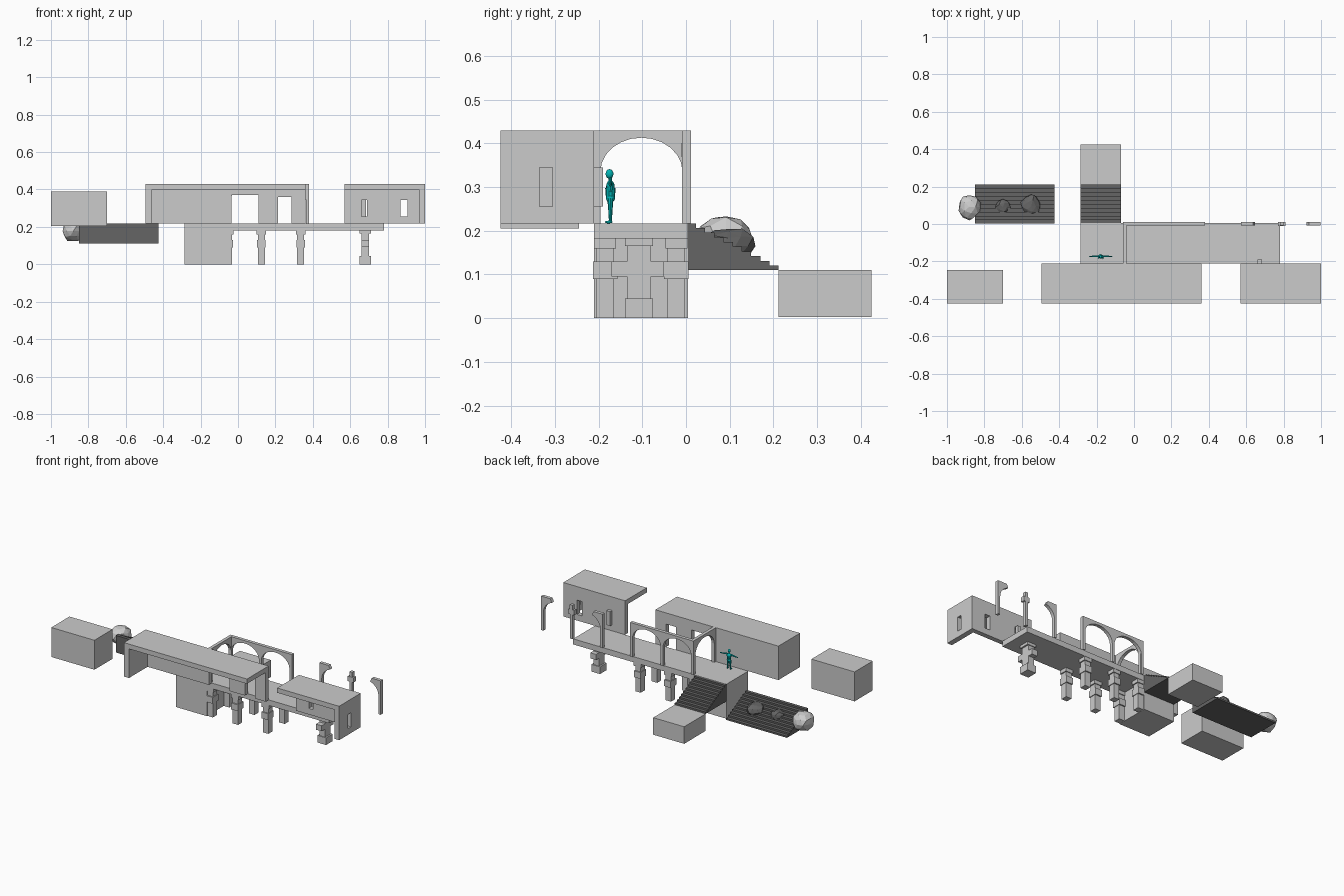
import bpy, bmesh, math, random
from mathutils import Vector, Matrix

if "Cube" in bpy.data.objects:
    bpy.data.objects.remove(bpy.data.objects["Cube"])

random.seed(4)


def material(name, color):
    m = bpy.data.materials.new(name)
    m.diffuse_color = color
    m.use_nodes = True
    m.node_tree.nodes["Principled BSDF"].inputs["Base Color"].default_value = m.diffuse_color
    return m


teal = material("teal", (0.0, 0.45, 0.45, 1))
dark = material("dark_grey", (0.13, 0.13, 0.13, 1))


def finish(name, bm, mat=None):
    bmesh.ops.recalc_face_normals(bm, faces=bm.faces)
    me = bpy.data.meshes.new(name)
    bm.to_mesh(me)
    bm.free()
    ob = bpy.data.objects.new(name, me)
    bpy.context.collection.objects.link(ob)
    if mat:
        me.materials.append(mat)
    return ob


def add_box(bm, x0, x1, y0, y1, z0, z1):
    m = Matrix.Translation(((x0 + x1) / 2, (y0 + y1) / 2, (z0 + z1) / 2))
    bmesh.ops.create_cube(bm, size=1, matrix=m @ Matrix.Diagonal((x1 - x0, y1 - y0, z1 - z0, 1)))


def boxes(name, *dims):
    bm = bmesh.new()
    for d in dims:
        add_box(bm, *d)
    return finish(name, bm)


def prism(name, profile, to3d, depth, mat=None):
    """Extrude a 2D profile; to3d(u, z) places it in space."""
    bm = bmesh.new()
    f = bm.faces.new([bm.verts.new(to3d(u, z)) for u, z in profile])
    r = bmesh.ops.extrude_face_region(bm, geom=[f])
    bmesh.ops.translate(bm, vec=depth, verts=[v for v in r["geom"] if isinstance(v, bmesh.types.BMVert)])
    return finish(name, bm, mat)


# plain blocks
boxes("detached_block", (-1, -.70, -.425, -.245, .205, .39))
boxes("stair_head_block", (-.285, -.07, -.21, .005, 0, .217))
boxes("stair_foot_block", (-.285, -.07, .212, .425, .003, .11))
boxes("walkway_deck", (-.07, .78, -.21, .005, .182, .217))


# open-fronted buildings: roof, back wall with openings, end wall
def wall(name, a, b, openings, place, z0=.217, z1=.43):
    bm = bmesh.new()
    u = a
    for u0, u1, w0, w1 in openings:
        add_box(bm, *place(u, u0), z0, z1)
        if w0 > z0:
            add_box(bm, *place(u0, u1), z0, w0)
        add_box(bm, *place(u0, u1), w1, z1)
        u = u1
    add_box(bm, *place(u, b), z0, z1)
    bmesh.ops.remove_doubles(bm, verts=bm.verts, dist=1e-5)
    finish(name, bm)


def along_x(a, b):
    return (a, b, -.24, -.21)


def along_y(a, b):
    return (.967, 1, a, b)


boxes("long_building_roof", (-.495, .36, -.425, -.21, .40, .43))
boxes("long_building_end_wall", (-.495, -.46, -.425, -.24, .217, .40))
wall("long_building_back_wall", -.495, .36,
     [(-.035, .11, .217, .37), (.215, .285, .217, .36)], along_x, z1=.40)
boxes("short_building_roof", (.57, 1, -.425, -.21, .40, .43))
wall("short_building_back_wall", .57, .967,
     [(.66, .69, .255, .345), (.87, .905, .255, .345)], along_x, z1=.40)
wall("short_building_end_wall", -.425, -.21, [(-.335, -.305, .255, .345)], along_y, z1=.40)
boxes("window_shutter", (.66, .685, -.21, -.19, .255, .345))


# stairs
def stairs(name, x0, x1, steps=10):
    run, rise = .21 / steps, .107 / steps
    prof = [(.002, .11)]
    for i in range(steps):
        z = .217 - rise * i
        prof += [(.002 + run * i, z), (.002 + run * (i + 1), z)]
    prof.append((.212, .11))
    prism(name, prof, lambda u, z: (x0, u, z), (x1 - x0, 0, 0), dark)


stairs("landing_stairs", -.285, -.07)
stairs("side_stairs", -.85, -.425)


# boulders
def boulder(name, pos, size, mat=None):
    bm = bmesh.new()
    bmesh.ops.create_icosphere(bm, subdivisions=2, radius=1)
    for v in bm.verts:
        v.co *= random.uniform(.86, 1.06)
    bmesh.ops.transform(bm, matrix=Matrix.Translation(pos) @ Matrix.Diagonal((*size, 1)), verts=bm.verts)
    finish(name, bm, mat)


boulder("boulder_large", (-.88, .092, .178), (.062, .07, .06))
boulder("boulder_small", (-.70, .09, .165), (.045, .045, .035), dark)
boulder("boulder_medium", (-.55, .095, .165), (.056, .066, .045), dark)


# arcade: full arches, half arches and posts
SPRING, APEX, TOP, BASE, POST = .335, .413, .43, .217, .016


def curve(u0, u1, a0, a1, n):
    c, r = (u0 + u1) / 2, (u1 - u0) / 2
    return [(c + r * math.cos(math.radians(a0 + (a1 - a0) * i / n)),
             SPRING + (APEX - SPRING) * math.sin(math.radians(a0 + (a1 - a0) * i / n))) for i in range(n + 1)]


def arch(name, u0, u1, to3d, depth):
    prof = [(u0, BASE), (u0, TOP), (u1, TOP), (u1, BASE), (u1 - POST, BASE)]
    prof += curve(u0 + POST, u1 - POST, 0, 180, 12) + [(u0 + POST, BASE)]
    prism(name, prof, to3d, depth)


def half_arch(name, post, way):
    # way = +1 reaches to +x, -1 to -x
    full = curve(POST / 2, .195, 180, 112, 6)
    prof = [(-POST / 2, BASE), (-POST / 2, TOP), (.055, TOP)] + full[::-1] + [(POST / 2, BASE)]
    prism(name, prof, lambda u, z: (post + way * u, -.009, z), (0, .021, 0))


def facing_front(u, z):
    return (u, -.009, z)


arch("arcade_arch_left", -.06, .168, facing_front, (0, .021, 0))
arch("arcade_arch_right", .152, .38, facing_front, (0, .021, 0))
arch("cross_arch", -.212, .008, lambda u, z: (-.06, u, z), (.02, 0, 0))
half_arch("broken_arch_left", .58, 1)
half_arch("broken_arch_right", .99, -1)
boxes("broken_post", (.782, .798, -.009, .012, BASE, .37), (.77, .81, -.012, .012, .37, .40),
      (.78, .80, -.009, .012, .40, .43))

# columns under the deck
for i, x in enumerate((-.05, .125, .335)):
    for side, y in (("front", -.185), ("back", -.022)):
        boxes(f"column_{side}_{i + 1}",
              (x - .019, x + .019, y - .02, y + .02, 0, .165),
              (x - .026, x + .026, y - .025, y + .025, .160, .185),
              (x - .023, x + .023, y - .028, y + .028, .09, .13))

# ruined central pier
boxes("ruined_pier", (.66, .70, -.135, -.08, .03, .185), (.65, .71, -.14, -.075, 0, .045),
      (.66, .70, -.17, -.05, .095, .13), (.65, .71, -.14, -.075, .165, .185))

# standing figure with arms out
bm = bmesh.new()


def limb(p, q, r0, r1):
    p, q = Vector(p), Vector(q)
    m = Matrix.Translation((p + q) / 2) @ (q - p).to_track_quat('Z', 'Y').to_matrix().to_4x4()
    bmesh.ops.create_cone(bm, cap_ends=True, segments=10, radius1=r0, radius2=r1,
                          depth=(q - p).length, matrix=m)


def ball(p, size):
    bmesh.ops.create_uvsphere(bm, u_segments=12, v_segments=8, radius=1,
                              matrix=Matrix.Translation(p) @ Matrix.Diagonal((*size, 1)))


X, Y = -.178, -.173
ball((X, Y - .002, .330), (.008, .009, .011))
limb((X, Y, .310), (X, Y, .325), .004, .004)
ball((X, Y, .300), (.015, .010, .016))
limb((X, Y, .272), (X, Y, .298), .010, .012)
ball((X, Y, .274), (.013, .010, .010))
for s in (-1, 1):
    limb((X + s * .012, Y, .309), (X + s * .034, Y, .306), .005, .004)
    limb((X + s * .034, Y, .306), (X + s * .053, Y, .304), .004, .003)
    ball((X + s * .057, Y, .304), (.006, .003, .003))
    limb((X + s * .007, Y, .274), (X + s * .009, Y, .246), .0075, .005)
    limb((X + s * .009, Y, .246), (X + s * .011, Y, .220), .005, .0035)
    ball((X + s * .011, Y - .004, .220), (.004, .009, .003))
figure = finish("standing_figure", bm, teal)
bpy.context.view_layer.objects.active = figure
figure.select_set(True)
bpy.ops.object.shade_smooth_by_angle()
